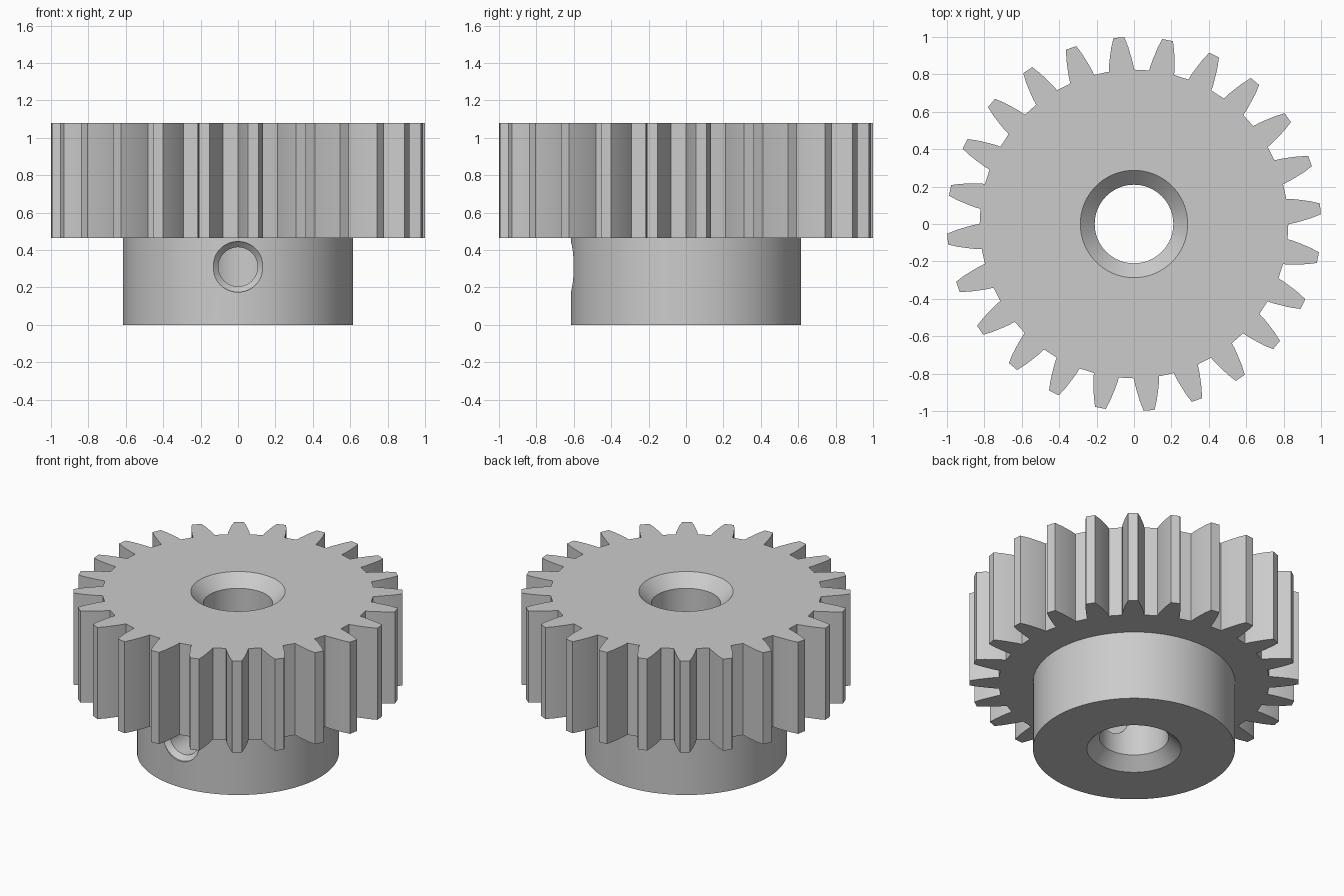
import bpy
import bmesh
import math
from mathutils import Matrix

default_cube = bpy.data.objects.get("Cube")
if default_cube:
    bpy.data.objects.remove(default_cube, do_unlink=True)

TEETH = 24
FIRST_TOOTH = math.radians(4.65)
GEAR_BOTTOM, TOP = 0.465, 1.08
HUB_RADIUS = 0.615
BORE, BORE_MOUTH = 0.21, 0.287
SCREW_Z, SCREW_R, SCREW_MOUTH = 0.31, 0.105, 0.135

steel = bpy.data.materials.new("grey steel")
steel.use_nodes = True
grey = (0.6, 0.6, 0.6, 1)
steel.diffuse_color = grey
steel.node_tree.nodes["Principled BSDF"].inputs["Base Color"].default_value = grey


def finish(name, bm):
    bmesh.ops.recalc_face_normals(bm, faces=bm.faces)
    mesh = bpy.data.meshes.new(name)
    bm.to_mesh(mesh)
    bm.free()
    mesh.materials.append(steel)
    obj = bpy.data.objects.new(name, mesh)
    bpy.context.collection.objects.link(obj)
    return obj


def turned(name, profile, sides=96, matrix=Matrix()):
    """Closed solid of revolution about z from (radius, height) pairs."""
    bm = bmesh.new()
    rings = []
    for r, z in profile:
        angles = [2 * math.pi * i / sides for i in range(sides)]
        rings.append([bm.verts.new((r * math.cos(a), r * math.sin(a), z)) for a in angles])
    for low, high in zip(rings, rings[1:]):
        for i in range(sides):
            j = (i + 1) % sides
            bm.faces.new((low[i], low[j], high[j], high[i]))
    bm.faces.new(rings[0])
    bm.faces.new(rings[-1])
    bm.transform(matrix)
    return finish(name, bm)


def toothed_wheel(name):
    """Spur gear outline raised from the gear's underside to its top."""
    flank = [(0.825, 0.068), (0.86, 0.064), (0.90, 0.056), (0.95, 0.045), (1.0, 0.029)]
    tooth = [(r, -w) for r, w in flank] + [(r, w) for r, w in reversed(flank)]
    bm = bmesh.new()
    outline = []
    for n in range(TEETH):
        centre = FIRST_TOOTH + 2 * math.pi * n / TEETH
        for r, w in tooth:
            a = centre + w / r
            outline.append(bm.verts.new((r * math.cos(a), r * math.sin(a), GEAR_BOTTOM)))
    face = bm.faces.new(outline)
    raised = bmesh.ops.extrude_face_region(bm, geom=[face])["geom"]
    verts = [v for v in raised if isinstance(v, bmesh.types.BMVert)]
    bmesh.ops.translate(bm, verts=verts, vec=(0, 0, TOP - GEAR_BOTTOM))
    return finish(name, bm)


def combine(target, tool, operation):
    mod = target.modifiers.new(tool.name, "BOOLEAN")
    mod.operation = operation
    mod.solver = "EXACT"
    mod.object = tool
    bpy.context.view_layer.objects.active = target
    bpy.ops.object.modifier_apply(modifier=mod.name)
    bpy.data.objects.remove(tool, do_unlink=True)


# Toothed wheel joined to its round hub
gear = toothed_wheel("spur_gear")
hub = turned("hub", [(HUB_RADIUS, 0), (HUB_RADIUS, 0.7)])
combine(gear, hub, "UNION")

# Shaft bore, chamfered at both ends
chamfer, over = BORE_MOUTH - BORE, 0.05
bore = turned("bore", [
    (BORE_MOUTH + over, -over), (BORE, chamfer),
    (BORE, TOP - chamfer), (BORE_MOUTH + over, TOP + over)])
combine(gear, bore, "DIFFERENCE")

# Countersunk set screw hole in the front of the hub, reaching the bore
face_y = HUB_RADIUS - 0.012
lean = SCREW_MOUTH - SCREW_R
to_front = Matrix.Translation((0, 0, SCREW_Z)) @ Matrix.Rotation(math.pi / 2, 4, "X")
screw_hole = turned("screw_hole", [
    (SCREW_R, 0.05), (SCREW_R, face_y - lean),
    (SCREW_MOUTH, face_y), (SCREW_MOUTH, face_y + 0.1)], 48, to_front)
combine(gear, screw_hole, "DIFFERENCE")

# Smooth round walls, crisp edges
bpy.ops.object.select_all(action="DESELECT")
gear.select_set(True)
bpy.context.view_layer.objects.active = gear
bpy.ops.object.shade_smooth_by_angle(angle=math.radians(20))
